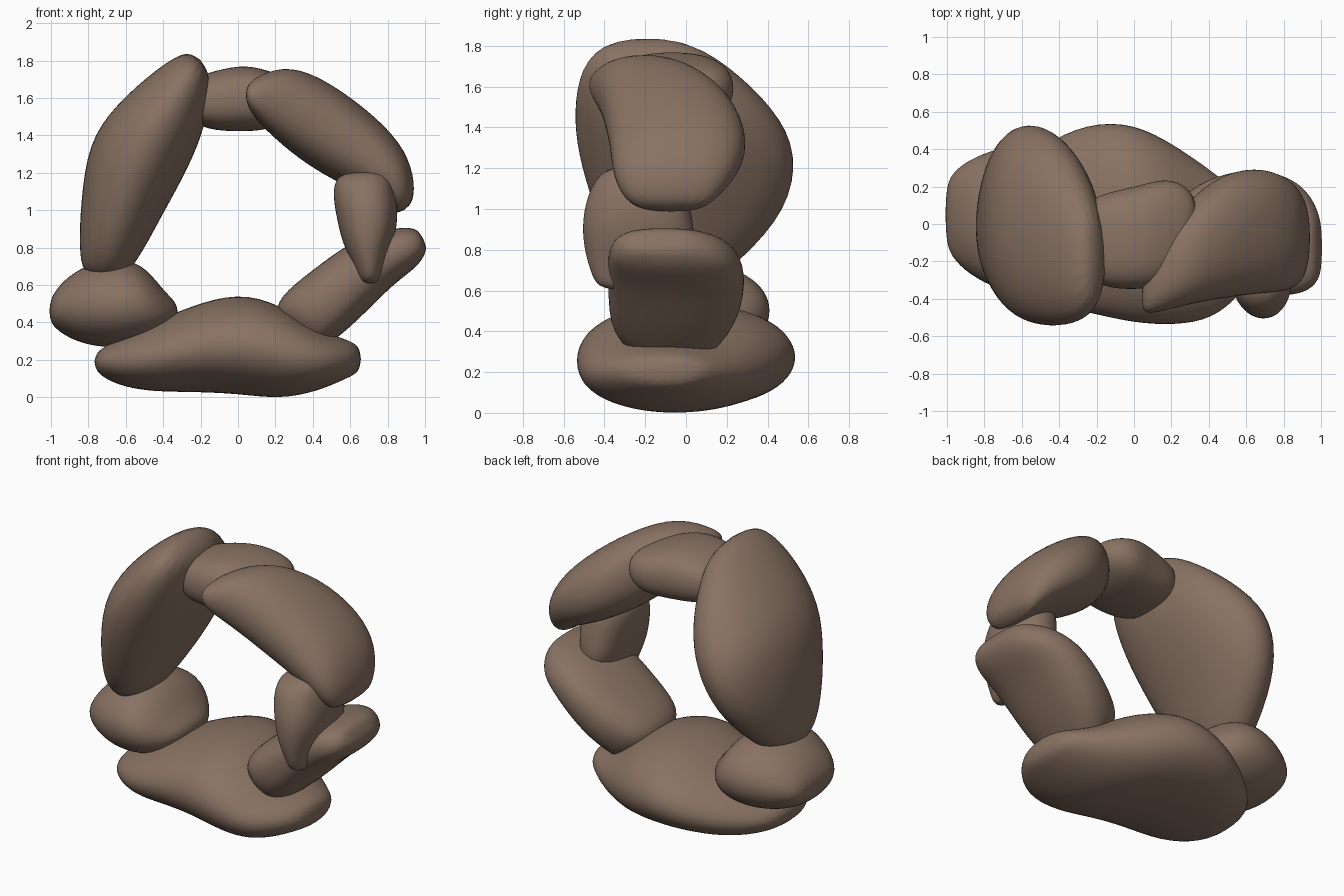
import bpy, bmesh, math
from mathutils import Vector

mat = bpy.data.materials.new("brown_stone")
mat.diffuse_color = (0.25, 0.17, 0.125, 1)
SIDES = 16


def stone(name, stations, power=2.3, lean=0.0):
    """Loft a smooth stone. Station: (xa, za, xb, zb, y0, y1) = two outline points
    in the front view plus the depth range. lean shifts side A back in y."""
    bm = bmesh.new()
    rings = []
    for xa, za, xb, zb, y0, y1 in stations:
        mid = Vector(((xa + xb) / 2, (y0 + y1) / 2, (za + zb) / 2))
        u = Vector((xa - xb, 0, za - zb)) / 2 + Vector((0, lean, 0))
        v = Vector((0, (y1 - y0) / 2, 0))
        ring = []
        for i in range(SIDES):
            t = math.tau * i / SIDES
            c, s = math.cos(t), math.sin(t)
            c = math.copysign(abs(c) ** (2 / power), c)
            s = math.copysign(abs(s) ** (2 / power), s)
            ring.append(bm.verts.new(mid + (u * c + v * s) * 1.025))
        rings.append(ring)
    for a, b in zip(rings, rings[1:]):
        for i in range(SIDES):
            j = (i + 1) % SIDES
            bm.faces.new((a[i], a[j], b[j], b[i]))
    bm.faces.new(rings[0])
    bm.faces.new(rings[-1])
    bmesh.ops.recalc_face_normals(bm, faces=bm.faces)
    for f in bm.faces:
        f.smooth = True
    me = bpy.data.meshes.new(name)
    bm.to_mesh(me)
    bm.free()
    me.materials.append(mat)
    ob = bpy.data.objects.new(name, me)
    bpy.context.collection.objects.link(ob)
    sub = ob.modifiers.new("smooth", 'SUBSURF')
    sub.levels = sub.render_levels = 2
    return ob


def along_x(rows):
    """Rows (x, top, bottom, y0, y1) to stations for stones lying along x."""
    return [(x, t, x, b, y0, y1) for x, t, b, y0, y1 in rows]


# wide slab on the ground
stone("base_stone", along_x([
    (-0.77, .23, .15, -.17, .10), (-0.69, .29, .08, -.30, .25),
    (-0.50, .38, .03, -.42, .42), (-0.25, .49, .03, -.47, .54),
    (0.00, .56, .02, -.53, .54), (0.22, .50, -.01, -.54, .42),
    (0.42, .36, .03, -.51, .28), (0.58, .31, .10, -.37, .15),
    (0.66, .27, .14, -.22, .05)]), power=2.1)

# rounded stone at lower left
stone("lower_left_stone", along_x([
    (-1.01, .51, .41, -.10, .20), (-0.96, .60, .35, -.20, .29),
    (-0.85, .69, .29, -.29, .36), (-0.68, .75, .26, -.37, .42),
    (-0.51, .72, .28, -.36, .40), (-0.40, .57, .33, -.26, .28),
    (-0.32, .50, .42, -.12, .14)]), power=2.1)

# tall leaf-shaped slab at left
stone("left_slab", [
    (-.83, .65, -.66, .59, -.18, .10), (-.85, .80, -.54, .72, -.34, .28),
    (-.84, 1.05, -.42, .95, -.45, .50), (-.80, 1.36, -.29, 1.18, -.53, .55),
    (-.66, 1.56, -.19, 1.40, -.55, .44), (-.42, 1.77, -.15, 1.60, -.52, .22),
    (-.25, 1.87, -.15, 1.75, -.40, .00)], power=2.1)

# small keystone bridging the top
stone("top_stone", along_x([
    (-0.27, 1.69, 1.50, -.25, .10), (-0.18, 1.73, 1.43, -.34, .16),
    (0.02, 1.78, 1.42, -.35, .20), (0.15, 1.75, 1.43, -.33, .24),
    (0.26, 1.71, 1.47, -.25, .22), (0.34, 1.66, 1.55, -.10, .13)]), power=2.6)

# sloping stone at upper right
stone("upper_right_stone", [
    (.04, 1.66, .04, 1.58, -.47, -.30), (.10, 1.72, .09, 1.49, -.48, -.12),
    (.28, 1.78, .20, 1.38, -.44, .06), (.50, 1.68, .36, 1.25, -.40, .25),
    (.75, 1.49, .55, 1.14, -.37, .31), (.90, 1.32, .74, 1.06, -.36, .25),
    (.95, 1.14, .82, 1.00, -.31, .15), (.93, 1.02, .85, .98, -.22, .08)])

# wedge standing at mid right
stone("right_wedge", [
    (.55, 1.21, .80, 1.23, -.38, -.05), (.50, 1.12, .84, 1.11, -.47, .00),
    (.53, .95, .86, .95, -.51, .03), (.56, .82, .82, .80, -.50, .05),
    (.62, .70, .78, .70, -.47, -.05), (.66, .60, .75, .60, -.43, -.22)])

# tilted block at lower right
stone("lower_right_stone", [
    (.20, .42, .40, .22, -.20, .10), (.21, .53, .48, .28, -.36, .20),
    (.40, .68, .63, .40, -.38, .28), (.60, .83, .82, .60, -.38, .29),
    (.80, .90, .95, .69, -.38, .22), (.92, .91, 1.0, .76, -.33, .10),
    (.97, .89, 1.01, .81, -.26, .00)], power=2.6)
